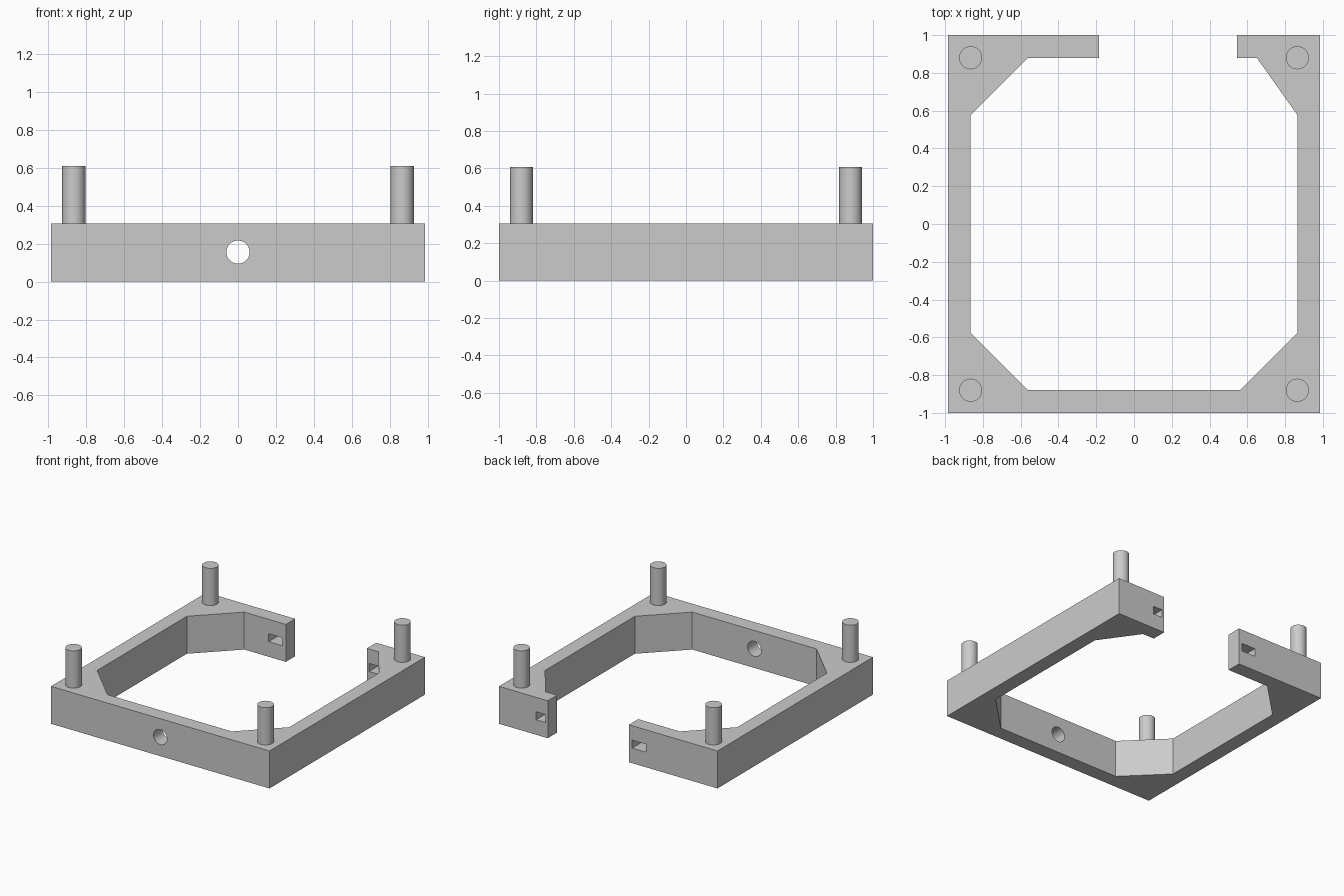
import bpy
import bmesh
from mathutils import Matrix

if "Cube" in bpy.data.objects:
    bpy.data.objects.remove(bpy.data.objects["Cube"], do_unlink=True)

# Single plain grey material
grey = bpy.data.materials.new("plain grey")
grey.use_nodes = True
grey.diffuse_color = (0.6, 0.6, 0.6, 1)
grey.node_tree.nodes["Principled BSDF"].inputs["Base Color"].default_value = grey.diffuse_color

HX, HY, H = 0.984, 1.0, 0.305     # half sizes and height of the frame
IX, IY = 0.865, 0.88              # inner wall faces, also the post centres
CX, CY = 0.56, 0.577              # ends of the corner braces
MID = 0.155                       # height of the holes
R = 0.061


def finish(name, bm):
    bmesh.ops.recalc_face_normals(bm, faces=bm.faces)
    mesh = bpy.data.meshes.new(name)
    bm.to_mesh(mesh)
    bm.free()
    mesh.materials.append(grey)
    obj = bpy.data.objects.new(name, mesh)
    bpy.context.collection.objects.link(obj)
    return obj


def activate(obj):
    bpy.ops.object.select_all(action='DESELECT')
    obj.select_set(True)
    bpy.context.view_layer.objects.active = obj


def cylinder(name, centre, depth, along_y=False):
    bm = bmesh.new()
    turn = Matrix.Rotation(1.5707963, 4, 'X') if along_y else Matrix()
    bmesh.ops.create_cone(bm, cap_ends=True, segments=48, radius1=R, radius2=R,
                          depth=depth, matrix=Matrix.Translation(centre) @ turn)
    return finish(name, bm)


def box(name, x0, x1, y, depth, height):
    bm = bmesh.new()
    size = Matrix.Diagonal((x1 - x0, depth, height, 1))
    place = Matrix.Translation(((x0 + x1) / 2, y, MID))
    bmesh.ops.create_cube(bm, size=1, matrix=place @ size)
    return finish(name, bm)


# Open frame: outer outline, then back along the braced inner outline
outline = [(-0.185, HY), (-HX, HY), (-HX, -HY), (HX, -HY), (HX, HY), (0.545, HY),
           (0.545, IY), (0.65, IY), (IX, CY), (IX, -CY), (CX, -IY),
           (-CX, -IY), (-IX, -CY), (-IX, CY), (-CX, IY), (-0.185, IY)]
bm = bmesh.new()
base = bm.faces.new([bm.verts.new((x, y, 0)) for x, y in outline])
top = bmesh.ops.extrude_face_region(bm, geom=[base])["geom"]
bmesh.ops.translate(bm, vec=(0, 0, H),
                    verts=[g for g in top if isinstance(g, bmesh.types.BMVert)])
frame = finish("frame", bm)

# Round hole in the front wall and a slot near the end of each rear arm
cutters = [cylinder("front_hole_cutter", (0, -0.94, MID), 0.3, along_y=True),
           box("long_arm_slot_cutter", -0.34, -0.215, 0.94, 0.3, 0.065),
           box("short_arm_slot_cutter", 0.565, 0.65, 0.94, 0.3, 0.065)]
activate(frame)
for cutter in cutters:
    cutter.hide_render = True
    cut = frame.modifiers.new("cut", 'BOOLEAN')
    cut.operation, cut.solver, cut.object = 'DIFFERENCE', 'EXACT', cutter
    bpy.ops.object.modifier_apply(modifier=cut.name)
    bpy.data.objects.remove(cutter, do_unlink=True)
bpy.ops.object.shade_smooth_by_angle()

# Four corner posts standing on the frame
for side, sx in (("right", -1), ("left", 1)):
    for end, sy in (("front", -1), ("back", 1)):
        post = cylinder(f"{end}_{side}_post", (sx * IX, sy * IY, (H + 0.608) / 2), 0.608 - H)
        activate(post)
        bpy.ops.object.shade_smooth_by_angle()
